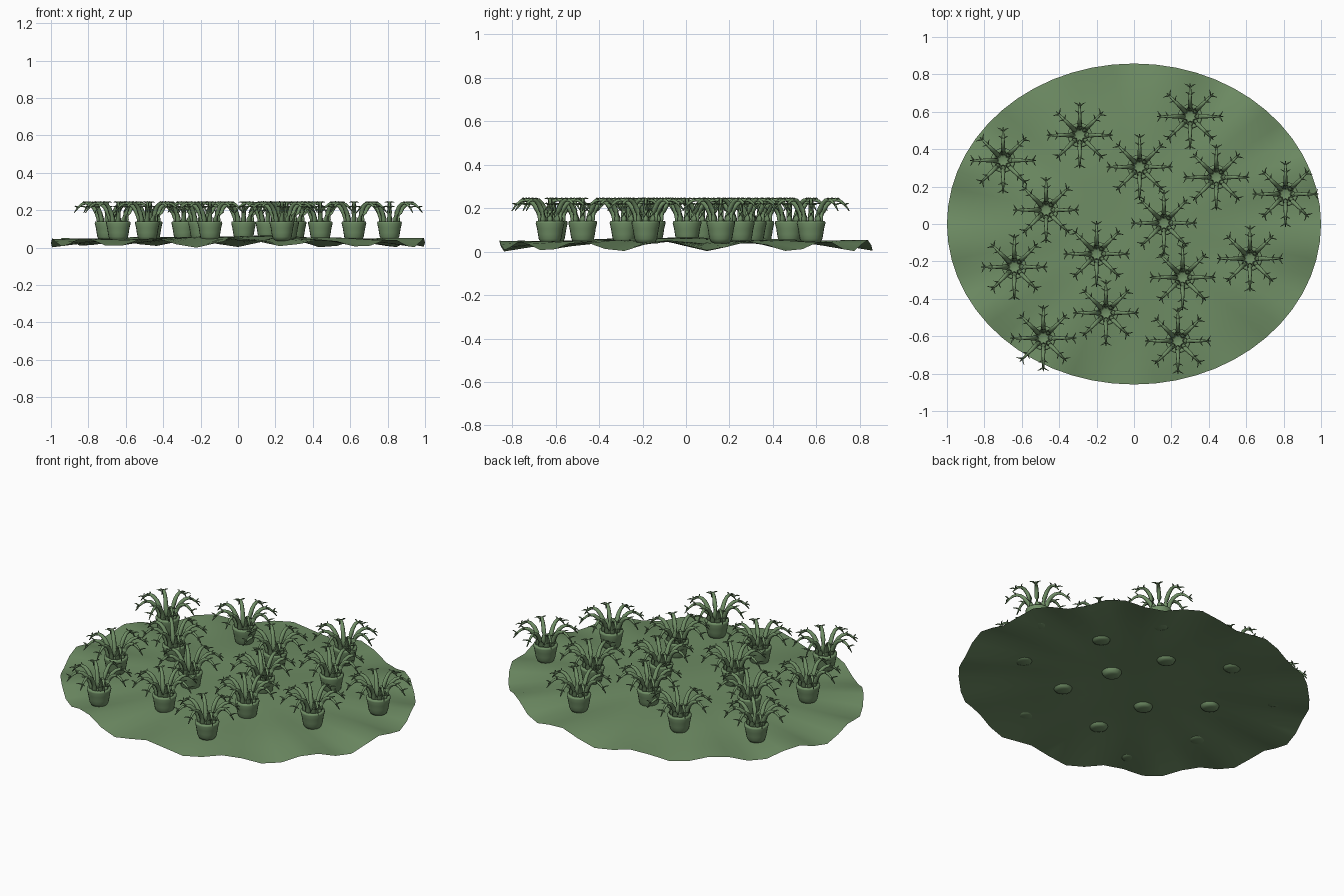
import bpy, bmesh, math
from mathutils import Vector, Matrix

if "Cube" in bpy.data.objects:
    bpy.data.objects.remove(bpy.data.objects["Cube"])

mat = bpy.data.materials.new("sea_green")
mat.diffuse_color = (0.16, 0.27, 0.13, 1)
mat.use_nodes = True
mat.node_tree.nodes["Principled BSDF"].inputs["Base Color"].default_value = mat.diffuse_color


def make_mesh(name, bm):
    bmesh.ops.recalc_face_normals(bm, faces=bm.faces)
    me = bpy.data.meshes.new(name)
    bm.to_mesh(me)
    bm.free()
    for p in me.polygons:
        p.use_smooth = True
    me.materials.append(mat)
    return me


def add_object(name, me, loc=(0, 0, 0)):
    ob = bpy.data.objects.new(name, me)
    ob.location = loc
    bpy.context.collection.objects.link(ob)
    return ob


def tube(bm, pts, radii, sides):
    """Tapering round tube along a path, closed at both ends."""
    rings = []
    for i, p in enumerate(pts):
        d = (pts[min(i + 1, len(pts) - 1)] - pts[max(i - 1, 0)]).normalized()
        ref = Vector((0, 0, 1)) if abs(d.z) < 0.95 else Vector((1, 0, 0))
        u = d.cross(ref).normalized()
        w = d.cross(u)
        rings.append([bm.verts.new(p + radii[i] * (u * math.cos(a) + w * math.sin(a)))
                      for a in (2 * math.pi * k / sides for k in range(sides))])
    for a, b in zip(rings, rings[1:]):
        for k in range(sides):
            n = (k + 1) % sides
            bm.faces.new((a[k], a[n], b[n], b[k]))
    bm.faces.new(rings[0])
    bm.faces.new(rings[-1])


def lathe(bm, profile, sides):
    """Spin an (r, z) profile about z; r = 0 ends become poles."""
    rings = []
    for r, z in profile:
        n = sides if r > 0 else 1
        rings.append([bm.verts.new((r * math.cos(2 * math.pi * k / sides),
                                    r * math.sin(2 * math.pi * k / sides), z))
                      for k in range(n)])
    for a, b in zip(rings, rings[1:]):
        for k in range(sides):
            n = (k + 1) % sides
            if len(a) == 1:
                bm.faces.new((a[0], b[n], b[k]))
            elif len(b) == 1:
                bm.faces.new((a[k], a[n], b[0]))
            else:
                bm.faces.new((a[k], a[n], b[n], b[k]))


# Rippled oval sheet, slightly domed, with a wavy rim
SEG, RINGS = 56, 16
bm = bmesh.new()
lathe(bm, [(i / RINGS, 0) for i in range(RINGS + 1)], SEG)
for v in bm.verts:
    r, t = v.co.xy.length, math.atan2(v.co.y, v.co.x)
    v.co.y *= 0.858
    x, y = v.co.x, v.co.y
    v.co.z = (0.064 - 0.034 * r ** 2 - 0.023 * r ** 4 * math.sin(13 * t)
              + 0.005 * math.sin(9 * x) * math.cos(8 * y))
low = min(v.co.z for v in bm.verts)
for v in bm.verts:
    v.co.z -= low
sheet = make_mesh("base_sheet", bm)
if sheet.polygons[0].normal.z < 0:
    sheet.flip_normals()
add_object("base_sheet", sheet)

# Polyp cup: rounded foot poking through the sheet, rim and sunken mouth
bm = bmesh.new()
lathe(bm, [(0, 0.036), (0.03, 0.037), (0.044, 0.043), (0.052, 0.058), (0.056, 0.08),
           (0.06, 0.105), (0.066, 0.13), (0.065, 0.138), (0.058, 0.141), (0.046, 0.139),
           (0.034, 0.126), (0.024, 0.12), (0, 0.12)], 20)
cup = make_mesh("polyp_cup", bm)

# Eight arching tentacles, each with paired side branches near the tip
path = [(0.038, 0.118), (0.043, 0.155), (0.055, 0.187), (0.072, 0.216), (0.093, 0.234),
        (0.114, 0.239), (0.135, 0.232), (0.155, 0.215), (0.176, 0.187)]
radii = [0.0145, 0.0135, 0.0125, 0.0112, 0.0098, 0.0084, 0.007, 0.0055, 0.002]
bm = bmesh.new()
for k in range(8):
    rot = Matrix.Rotation(k * math.pi / 4, 3, 'Z')
    tube(bm, [rot @ Vector((r, 0, z)) for r, z in path], radii, 8)
    for i, length in ((5, 0.026), (7, 0.03)):
        r, z = path[i]
        for s in (-1, 1):
            pts = [Vector((r, 0, z)),
                   Vector((r + length * 0.4, s * length * 0.5, z + 0.006)),
                   Vector((r + length * 0.65, s * length, z + 0.004))]
            tube(bm, [rot @ p for p in pts], [0.0045, 0.0035, 0.001], 5)
tentacles = make_mesh("polyp_tentacles", bm)

# Scatter of identical polyps
spots = [(-0.70, 0.34), (-0.29, 0.475), (0.30, 0.575), (0.03, 0.305), (0.44, 0.25),
         (0.81, 0.16), (-0.47, 0.075), (0.16, 0.005), (-0.20, -0.16), (-0.64, -0.23),
         (0.26, -0.285), (0.62, -0.185), (-0.15, -0.475), (-0.485, -0.61), (0.235, -0.625)]
for n, (x, y) in enumerate(spots, 1):
    add_object(f"polyp_cup_{n}", cup, (x, y, 0))
    add_object(f"polyp_tentacles_{n}", tentacles, (x, y, 0))
